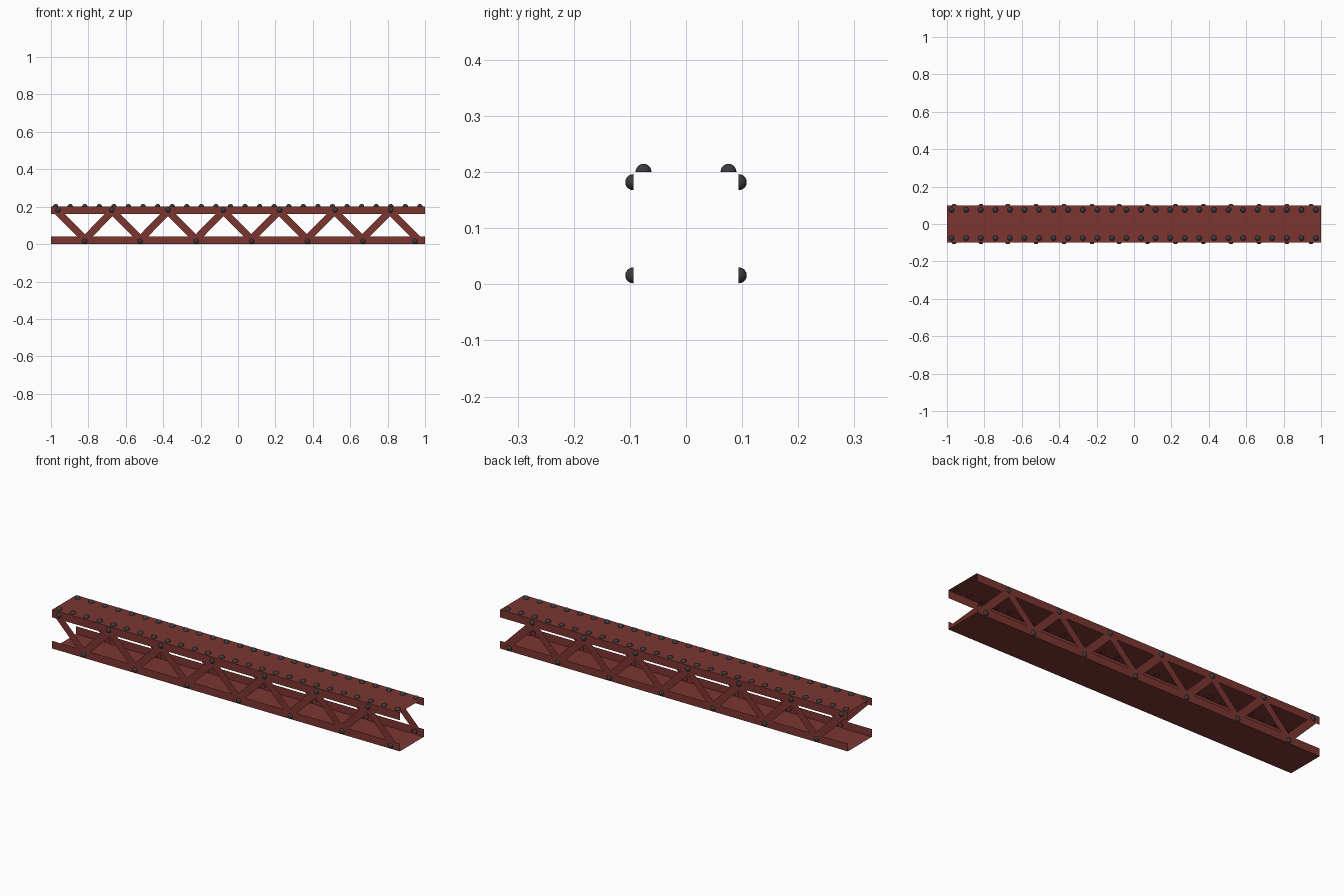
import bpy, bmesh, math
from mathutils import Vector, Matrix

if "Cube" in bpy.data.objects:
    bpy.data.objects.remove(bpy.data.objects["Cube"])

HALF_L, HALF_W, HEIGHT, LIP = 1.0, 0.099, 0.202, 0.04


def material(name, color):
    m = bpy.data.materials.new(name)
    m.diffuse_color = (*color, 1)
    m.use_nodes = True
    m.node_tree.nodes["Principled BSDF"].inputs["Base Color"].default_value = m.diffuse_color
    return m


RED = material("red_paint", (0.2, 0.036, 0.03))
DARK = material("dark_steel", (0.045, 0.045, 0.048))


def finish(name, bm, mat):
    me = bpy.data.meshes.new(name)
    bm.to_mesh(me)
    bm.free()
    me.materials.append(mat)
    ob = bpy.data.objects.new(name, me)
    bpy.context.collection.objects.link(ob)
    return ob


# Thin sheet channel: a (y, z) profile swept along x
def channel(name, profile):
    bm = bmesh.new()
    rows = [[bm.verts.new((x, y, z)) for y, z in profile] for x in (-HALF_L, HALF_L)]
    for i in range(len(profile) - 1):
        bm.faces.new((rows[0][i], rows[0][i + 1], rows[1][i + 1], rows[1][i]))
    return finish(name, bm, RED)


W, H = HALF_W, HEIGHT
channel("top_channel", [(W, H - LIP), (W, H), (-W, H), (-W, H - LIP)])
channel("bottom_channel", [(-W, LIP), (-W, 0), (W, 0), (W, LIP)])

# Zigzag lattice of flat strips on each side
PITCH = 0.1483
nodes = [Vector((-0.967 + PITCH * i, 0, 0.176 if i % 2 == 0 else 0.026)) for i in range(14)]


def lattice(name, side):
    bm = bmesh.new()
    for a, b in zip(nodes, nodes[1:]):
        d = (b - a).normalized()
        n = Vector((-d.z, 0, d.x)) * 0.019
        off = Vector((0, side * (HALF_W - 0.002), 0))
        corners = [a + n, b + n, b - n, a - n]
        if side > 0:
            corners.reverse()
        bm.faces.new([bm.verts.new(c + off) for c in corners])
    finish(name, bm, RED)


# Domed rivet heads: half spheres pointing along the given rotation
def rivets(name, places, rotation):
    bm = bmesh.new()
    for p in places:
        bmesh.ops.create_uvsphere(bm, u_segments=16, v_segments=10, radius=0.0142,
                                  matrix=Matrix.Translation(p) @ rotation)
    axis = rotation @ Vector((0, 0, 1))
    base = Vector(places[0]).dot(axis)
    bmesh.ops.delete(bm, geom=[v for v in bm.verts if v.co.dot(axis) < base - 1e-4],
                     context='VERTS')
    for f in bm.faces:
        f.smooth = True
    finish(name, bm, DARK)


top_x = [-0.962, -0.675, -0.374, -0.079, 0.222, 0.519, 0.817]
low_x = [-0.819, -0.523, -0.224, 0.073, 0.371, 0.668, 0.947]
for label, s in (("front", -1), ("back", 1)):
    lattice(label + "_lattice", s)
    spots = [(x, s * 0.094, 0.182) for x in top_x] + [(x, s * 0.094, 0.016) for x in low_x]
    rivets(label + "_side_rivets", spots, Matrix.Rotation(-s * math.pi / 2, 4, 'X'))
    rivets(label + "_top_rivets",
           [(-0.975 + 0.0779 * i, s * 0.0757, 0.2005) for i in range(26)], Matrix.Identity(4))
